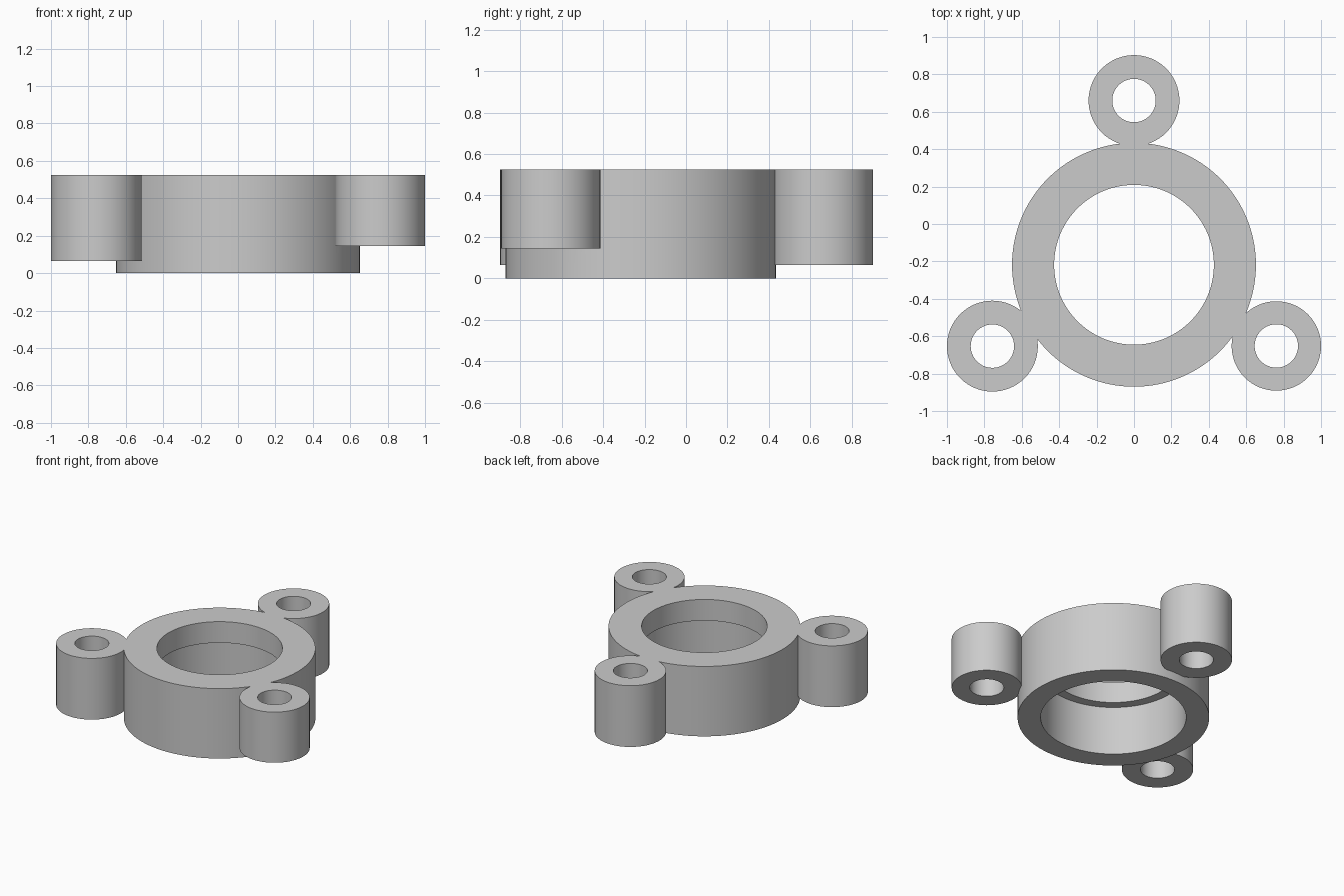
import bpy
import bmesh
from math import cos, sin, tau, radians

cube = bpy.data.objects.get("Cube")
if cube:
    bpy.data.objects.remove(cube, do_unlink=True)

grey = bpy.data.materials.new("plain grey")
grey.use_nodes = True
grey.diffuse_color = (0.6, 0.6, 0.6, 1)
grey.node_tree.nodes["Principled BSDF"].inputs["Base Color"].default_value = (0.6, 0.6, 0.6, 1)

TOP = 0.525


def lathe(name, profile, x, y, segments):
    """Revolve a closed (radius, z) profile around a vertical axis at x, y."""
    bm = bmesh.new()
    loops = []
    for r, z in profile:
        loops.append([bm.verts.new((x + r * cos(tau * i / segments),
                                    y + r * sin(tau * i / segments), z))
                      for i in range(segments)])
    for k, low in enumerate(loops):
        high = loops[(k + 1) % len(loops)]
        for i in range(segments):
            j = (i + 1) % segments
            bm.faces.new((low[i], low[j], high[j], high[i]))
    bmesh.ops.recalc_face_normals(bm, faces=bm.faces)
    mesh = bpy.data.meshes.new(name)
    bm.to_mesh(mesh)
    bm.free()
    mesh.materials.append(grey)
    obj = bpy.data.objects.new(name, mesh)
    bpy.context.collection.objects.link(obj)
    return obj


# Main ring, with a wider counterbore cut from below
outer, bore, counterbore, ledge = 0.652, 0.427, 0.495, 0.366
ring = lathe("mounting_ring",
             [(outer, 0), (outer, TOP), (bore, TOP),
              (bore, ledge), (counterbore, ledge), (counterbore, 0)],
             0, -0.218, 128)

# Three bored bosses; the left one is shorter
bosses = [("back_boss", 0, 0.66, 0.243, 0.065),
          ("right_boss", -0.757, -0.653, 0.243, 0.065),
          ("left_boss", 0.761, -0.652, 0.239, 0.145)]
hole = 0.116

bpy.context.view_layer.objects.active = ring
for name, x, y, radius, base in bosses:
    boss = lathe(name, [(radius, base), (radius, TOP), (hole, TOP), (hole, base)], x, y, 64)
    # Fuse the boss into the ring so the top is one flush face
    union = ring.modifiers.new(name, "BOOLEAN")
    union.operation = "UNION"
    union.solver = "EXACT"
    union.object = boss
    bpy.ops.object.modifier_apply(modifier=union.name)
    bpy.data.objects.remove(boss, do_unlink=True)

# Smooth walls, crisp rims
bpy.ops.object.select_all(action="DESELECT")
ring.select_set(True)
bpy.ops.object.shade_smooth_by_angle(angle=radians(30))
